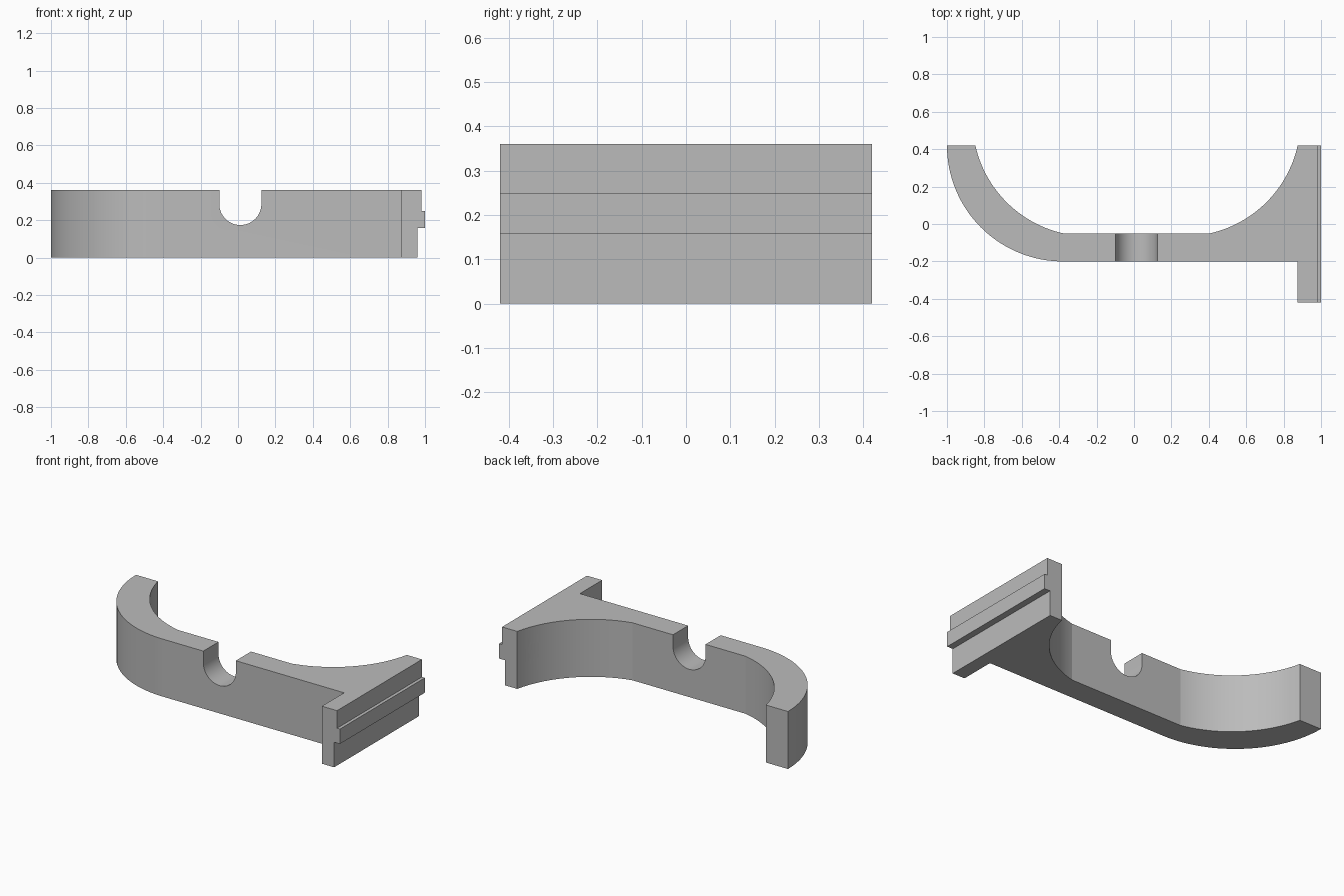
import bpy, bmesh, math
from mathutils import Matrix

cube = bpy.data.objects.get("Cube")
if cube:
    bpy.data.objects.remove(cube, do_unlink=True)

HEIGHT = 0.36
MID_X = 0.0135

grey = bpy.data.materials.new("plain grey")
grey.use_nodes = True
colour = (0.5, 0.5, 0.5, 1)
grey.diffuse_color = colour
grey.node_tree.nodes["Principled BSDF"].inputs["Base Color"].default_value = colour


def arc(cx, cy, r, start, end, steps=32):
    """Points on a circular arc, angles in degrees."""
    angles = [math.radians(start + (end - start) * i / steps) for i in range(steps + 1)]
    return [(cx + r * math.cos(a), cy + r * math.sin(a)) for a in angles]


def prism(name, outline, depth, matrix=Matrix()):
    """Extrude a flat outline along its local z."""
    bm = bmesh.new()
    face = bm.faces.new([bm.verts.new((x, y, 0)) for x, y in outline])
    new = bmesh.ops.extrude_face_region(bm, geom=[face])["geom"]
    bmesh.ops.translate(bm, vec=(0, 0, depth),
                        verts=[v for v in new if isinstance(v, bmesh.types.BMVert)])
    bm.transform(matrix)
    bmesh.ops.recalc_face_normals(bm, faces=bm.faces)
    mesh = bpy.data.meshes.new(name)
    bm.to_mesh(mesh)
    bm.free()
    mesh.materials.append(grey)
    obj = bpy.data.objects.new(name, mesh)
    bpy.context.collection.objects.link(obj)
    return obj


def combine(target, other, operation):
    """Apply a boolean and drop the helper."""
    other.hide_render = True
    mod = target.modifiers.new(operation, 'BOOLEAN')
    mod.object, mod.operation, mod.solver = other, operation, 'EXACT'
    bpy.context.view_layer.objects.active = target
    bpy.ops.object.modifier_apply(modifier=mod.name)
    bpy.data.objects.remove(other, do_unlink=True)


# Curved arm, straight bar and flared web share one plan outline
outer = arc(-0.38, 0.42, 0.62, 180, 270)
inner_right = arc(0.27, 0.555, 0.62, -77.4, -12.6)
inner_left = [(2 * MID_X - x, y) for x, y in reversed(inner_right)]
plan = outer + [(0.9, -0.2), (0.9, 0.42)] + inner_right[::-1] + inner_left[::-1]
bracket = prism("bracket", plan, HEIGHT)

# Mounting plate with a stepped rib, its section swept along y
section = [(0.875, 0), (0.96, 0), (0.96, 0.157), (1, 0.157), (1, 0.25),
           (0.98, 0.25), (0.98, HEIGHT), (0.875, HEIGHT)]
along_y = Matrix.Translation((0, 0.42, 0)) @ Matrix.Rotation(math.pi / 2, 4, 'X')
combine(bracket, prism("mounting_plate", section, 0.84, along_y), 'UNION')

# Round-bottomed slot through the bar
slot = arc(0.0125, 0.2865, 0.1125, 180, 360) + [(0.125, 0.5), (-0.1, 0.5)]
combine(bracket, prism("slot_cutter", slot, 0.84, along_y), 'DIFFERENCE')

# Two screw holes through the plate
for y in (-0.313, 0.313):
    along_x = Matrix.Translation((0.5, y, 0.205)) @ Matrix.Rotation(math.pi / 2, 4, 'Y')
    hole = arc(0, 0, 0.044, 0, 360, 40)[:-1]
    combine(bracket, prism("hole_cutter", hole, 0.7, along_x), 'DIFFERENCE')

# Smooth curves, sharp corners
bpy.ops.object.select_all(action='DESELECT')
bracket.select_set(True)
bpy.context.view_layer.objects.active = bracket
bpy.ops.object.shade_smooth_by_angle(angle=math.radians(10))
